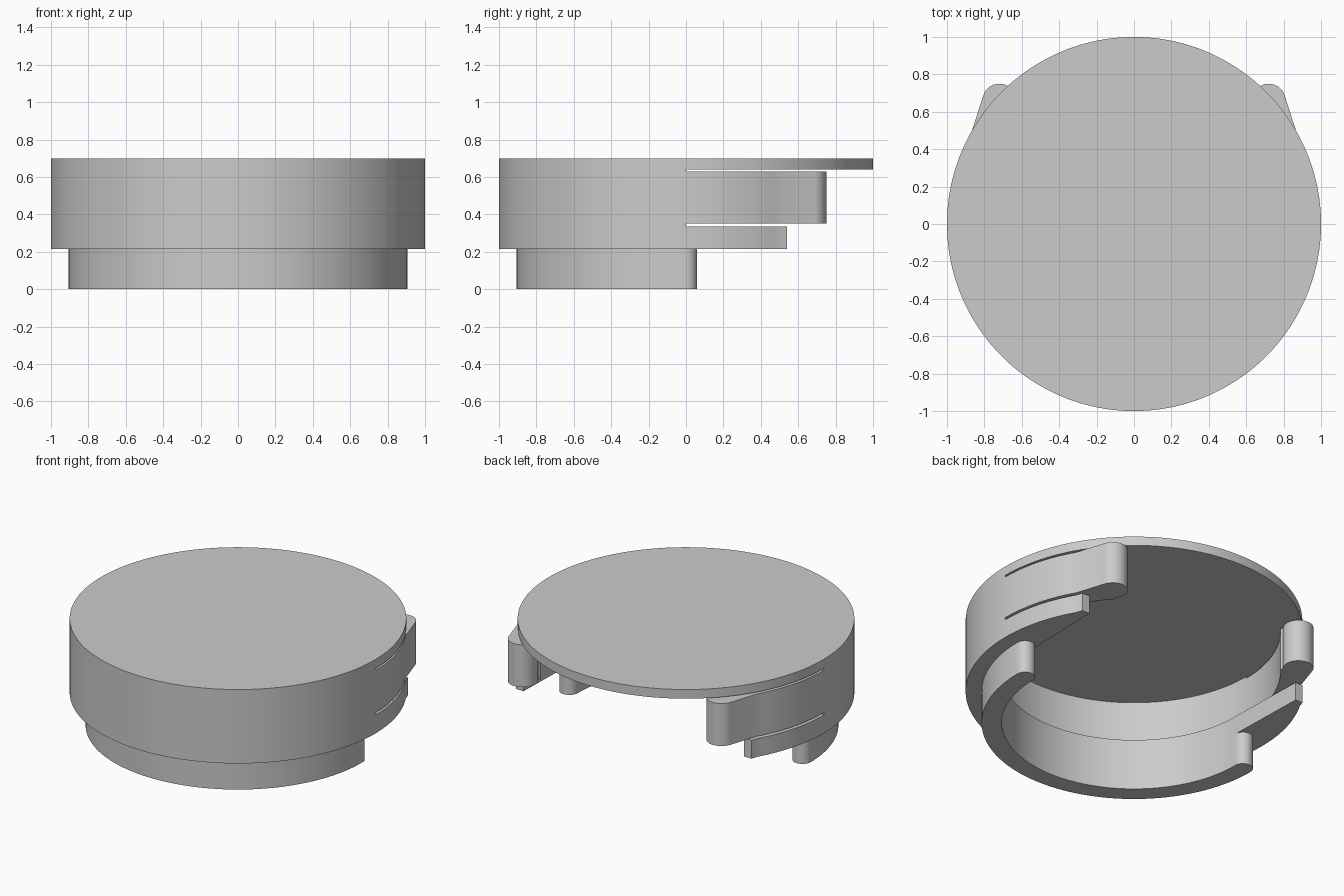
import bpy
import bmesh
from math import cos, sin, radians

cube = bpy.data.objects.get("Cube")
if cube:
    bpy.data.objects.remove(cube, do_unlink=True)

# Single plain grey
GREY = (0.6, 0.6, 0.6, 1)
grey = bpy.data.materials.new("light_grey")
grey.use_nodes = True
grey.diffuse_color = GREY
grey.node_tree.nodes["Principled BSDF"].inputs["Base Color"].default_value = GREY

OUTER = 1.0       # outer wall radius
POCKET = 0.87     # upper inner radius
BORE = 0.785      # lower inner radius
SKIRT = 0.905     # skirt outer radius
CAP_TOP, CAP_BOTTOM = 0.70, 0.64
ARM_TOP, ARM_BOTTOM = 0.628, 0.35
LEDGE, WALL_BOTTOM = 0.335, 0.215


def arc(r, start, end, center=(0, 0), step=2):
    """Points along a circular arc, angles in degrees."""
    n = max(2, round(abs(end - start) / step))
    angles = [radians(start + (end - start) * i / n) for i in range(n + 1)]
    return [(center[0] + r * cos(a), center[1] + r * sin(a)) for a in angles]


def prism(name, outline, z0, z1):
    """Extrude a flat outline from z0 to z1."""
    bm = bmesh.new()
    face = bm.faces.new([bm.verts.new((x, y, z0)) for x, y in outline])
    top = bmesh.ops.extrude_face_region(bm, geom=[face])["geom"]
    verts = [v for v in top if isinstance(v, bmesh.types.BMVert)]
    bmesh.ops.translate(bm, verts=verts, vec=(0, 0, z1 - z0))
    bmesh.ops.recalc_face_normals(bm, faces=bm.faces)
    mesh = bpy.data.meshes.new(name)
    bm.to_mesh(mesh)
    bm.free()
    mesh.materials.append(grey)
    for p in mesh.polygons:
        p.use_smooth = True
    mesh.set_sharp_from_angle(angle=radians(30))
    obj = bpy.data.objects.new(name, mesh)
    bpy.context.collection.objects.link(obj)
    return obj


def half_ring(r_out, r_in):
    return arc(r_out, 180, 360) + arc(r_in, 360, 180)


# Round cap plate
prism("cap_plate", arc(OUTER, 0, 360)[:-1], CAP_BOTTOM, CAP_TOP)

# Front half of the wall, with a thicker ledge below the pocket
prism("upper_wall", half_ring(OUTER, POCKET), LEDGE, CAP_BOTTOM)
prism("lower_wall", half_ring(OUTER, BORE), WALL_BOTTOM, LEDGE)

# Narrow skirt underneath, with rounded ends
mid, end_r = (SKIRT + BORE) / 2, (SKIRT - BORE) / 2
skirt = (arc(SKIRT, 180, 360)
         + arc(end_r, 0, 180, (mid, 0), 10)[1:-1]
         + arc(BORE, 360, 180)
         + arc(end_r, 0, 180, (-mid, 0), 10)[1:-1])
prism("skirt", skirt, 0, WALL_BOTTOM)

# Springy clip arm with rounded head, and the short tapered lip below it
head = (0.72, 0.66)
arm = arc(OUTER, 0, 30) + arc(0.09, 16, 222, head, 8) + arc(POCKET, 42, 0)
lip = arc(OUTER, 0, 30) + [(0.853, 0.54), (0.80, 0.54), (BORE, 0)]
for side, s in (("left", 1), ("right", -1)):
    prism(side + "_clip_arm", [(s * x, y) for x, y in arm], ARM_BOTTOM, ARM_TOP)
    prism(side + "_lip", [(s * x, y) for x, y in lip], WALL_BOTTOM, LEDGE)
